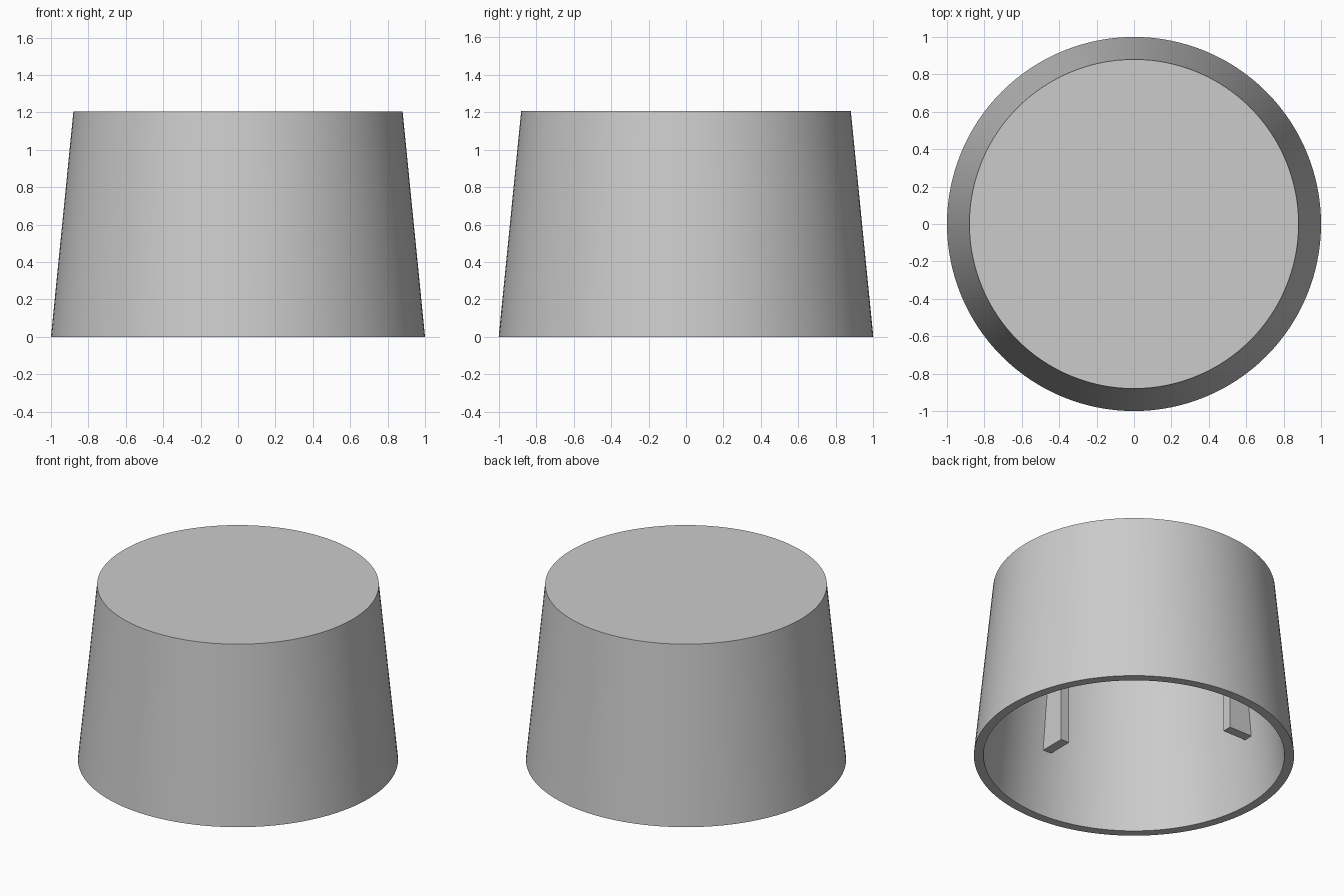
import bpy
import bmesh
import math
from mathutils import Matrix, Vector

cube = bpy.data.objects.get("Cube")
if cube:
    bpy.data.objects.remove(cube, do_unlink=True)

HEIGHT = 1.205
TOP_RADIUS = 0.88
WALL = 0.06
SLOPE = (1 - TOP_RADIUS) / HEIGHT
CEILING = HEIGHT - WALL
SEGMENTS = 128

grey = bpy.data.materials.new("plain grey")
grey.use_nodes = True
grey.diffuse_color = (0.6, 0.6, 0.6, 1)
grey.node_tree.nodes["Principled BSDF"].inputs["Base Color"].default_value = (0.6, 0.6, 0.6, 1)


def inner_radius(z):
    return 1 - WALL - SLOPE * z


def add_object(name, bm):
    bmesh.ops.recalc_face_normals(bm, faces=bm.faces)
    mesh = bpy.data.meshes.new(name)
    bm.to_mesh(mesh)
    bm.free()
    mesh.materials.append(grey)
    obj = bpy.data.objects.new(name, mesh)
    bpy.context.collection.objects.link(obj)
    return obj


# Tapered hollow cap, open underneath, turned from a wall profile
bm = bmesh.new()
profile = [(0, CEILING), (inner_radius(CEILING), CEILING), (inner_radius(0), 0),
           (1, 0), (TOP_RADIUS, HEIGHT), (0, HEIGHT)]
verts = [bm.verts.new((r, 0, z)) for r, z in profile]
edges = [bm.edges.new(pair) for pair in zip(verts, verts[1:])]
bmesh.ops.spin(bm, geom=verts + edges, cent=(0, 0, 0), axis=(0, 0, 1),
               angle=math.tau, steps=SEGMENTS, use_merge=True)
bmesh.ops.remove_doubles(bm, verts=bm.verts, dist=0.0001)
cap = add_object("cap_shell", bm)
bpy.context.view_layer.objects.active = cap
cap.select_set(True)
bpy.ops.object.shade_smooth_by_angle(angle=math.radians(30))

# Four short ribs inside, their outer ends following the sloped wall
RIB_BOTTOM, RIB_INNER, RIB_WIDTH, RIB_OFFSET = 0.44, 0.72, 0.064, -0.043
for i, side in enumerate(("left", "back", "right", "front")):
    bm = bmesh.new()
    outline = [(RIB_INNER, RIB_BOTTOM),
               (inner_radius(RIB_BOTTOM) + 0.01, RIB_BOTTOM),
               (inner_radius(CEILING) + 0.01, CEILING + 0.01),
               (RIB_INNER, CEILING + 0.01)]
    y = RIB_OFFSET - RIB_WIDTH / 2
    face = bm.faces.new([bm.verts.new((x, y, z)) for x, z in outline])
    extruded = bmesh.ops.extrude_face_region(bm, geom=[face])["geom"]
    bmesh.ops.translate(bm, vec=Vector((0, RIB_WIDTH, 0)),
                        verts=[v for v in extruded if isinstance(v, bmesh.types.BMVert)])
    bm.transform(Matrix.Rotation(i * math.pi / 2, 4, "Z"))
    add_object(side + "_inner_rib", bm)
